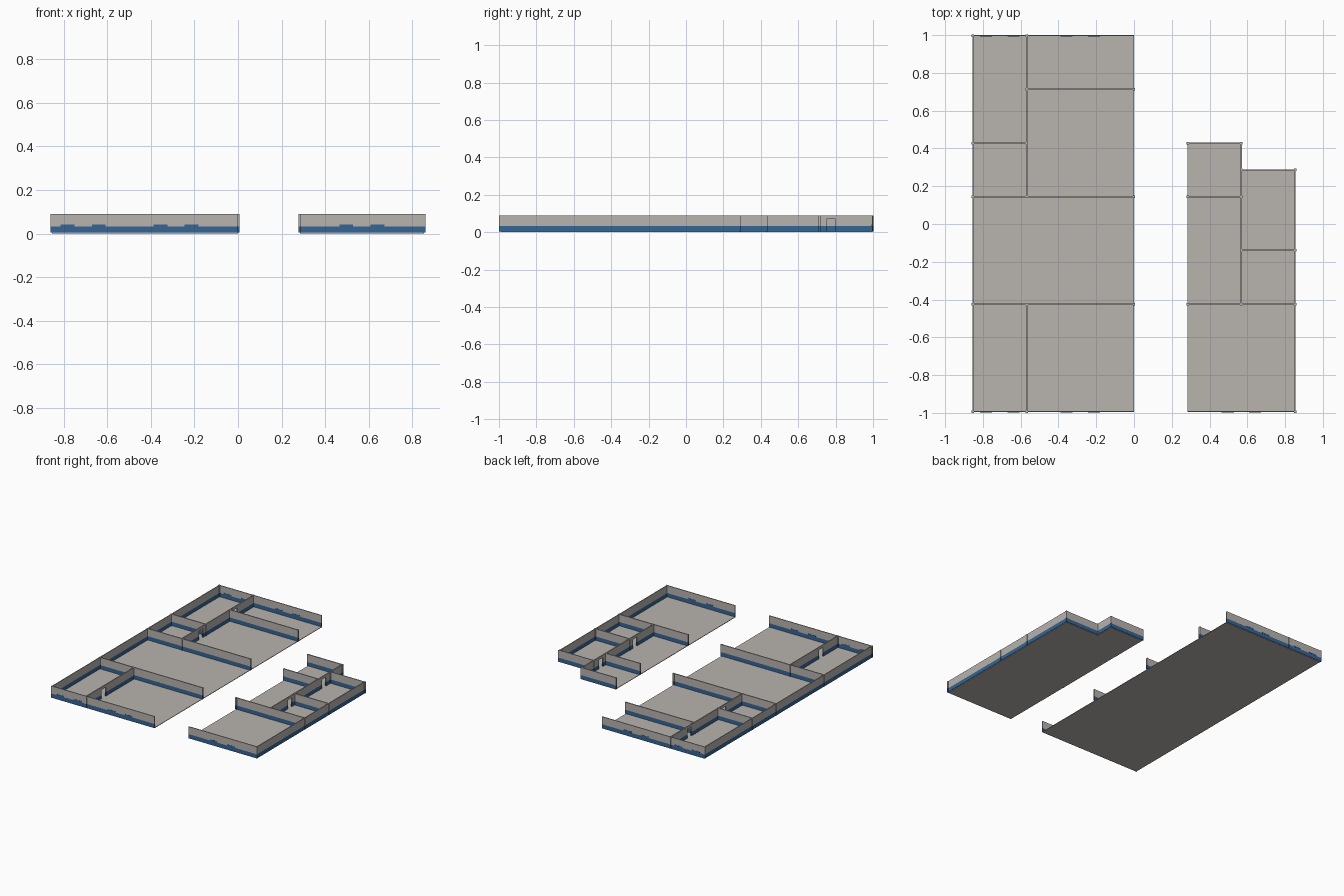
import bpy, bmesh
from mathutils import Matrix, Vector

if "Cube" in bpy.data.objects:
    bpy.data.objects.remove(bpy.data.objects["Cube"])

# --- colours
def material(name, col):
    m = bpy.data.materials.new(name)
    m.diffuse_color = (*col, 1)
    m.use_nodes = True
    m.node_tree.nodes["Principled BSDF"].inputs["Base Color"].default_value = m.diffuse_color
    return m

GREY = material("warm grey", (0.48, 0.455, 0.43))
BLUE = material("wainscot blue", (0.035, 0.13, 0.30))

# --- sizes: everything sits on a square grid of modules
STEP, FLOOR, BAND, BUMP, DOOR, TOP = 0.2843, 0.004, 0.033, 0.042, 0.071, 0.09
def gx(k): return -0.853 + STEP * k
def gy(k): return -0.993 + STEP * k

def add_box(bm, lo, hi, mat):
    lo, hi = Vector(lo), Vector(hi)
    size = hi - lo
    geo = bmesh.ops.create_cube(bm, size=1, matrix=Matrix.Translation((lo + hi) / 2)
                                @ Matrix.Diagonal((*size, 1)))
    for f in {f for v in geo["verts"] for f in v.link_faces}:
        f.material_index = mat

def finish(bm, name):
    me = bpy.data.meshes.new(name)
    bm.to_mesh(me)
    bm.free()
    me.materials.append(GREY)
    me.materials.append(BLUE)
    bpy.context.collection.objects.link(bpy.data.objects.new(name, me))

def wall(name, axis, at, a, b, thick=0.008, doors=(), bumps=()):
    """Wall along an axis with blue lower band, door openings and raised band pieces."""
    bm = bmesh.new()
    def piece(s, e, z0, z1, mat, t=thick):
        if axis == "x":
            add_box(bm, (s, at - t / 2, z0), (e, at + t / 2, z1), mat)
        else:
            add_box(bm, (at - t / 2, s, z0), (at + t / 2, e, z1), mat)
    start = a
    for d in list(doors) + [None]:
        end = b if d is None else d - 0.025
        piece(start, end, FLOOR, BAND, 1)
        piece(start, end, BAND, TOP, 0)
        if d is not None:
            piece(d - 0.025, d + 0.025, DOOR, TOP, 0)   # lintel
            start = d + 0.025
    for c in bumps:
        piece(c - 0.032, c + 0.032, BAND, BUMP, 1, thick + 0.002)
    finish(bm, name)

def posts(name, spots):
    bm = bmesh.new()
    r = 0.0065
    for i, j in spots:
        x, y = gx(i), gy(j)
        add_box(bm, (x - r, y - r, FLOOR), (x + r, y + r, BAND), 1)
        add_box(bm, (x - r, y - r, BAND), (x + r, y + r, TOP), 0)
    finish(bm, name)

# --- floors
def floor(name, i0, i1, j0, j1):
    bm = bmesh.new()
    add_box(bm, (gx(i0), gy(j0), 0), (gx(i1), gy(j1), FLOOR), 0)
    finish(bm, name)

floor("left_floor", 0, 3, 0, 7)
floor("right_floor_inner", 4, 5, 0, 5)
floor("right_floor_outer", 5, 6, 0, 4.5)

OUT = 0.006
def pairs(*centres):
    return [gx(c) + s * 0.072 for c in centres for s in (-1, 1)]

# --- left block: outer walls
wall("left_side_wall", "y", gx(0), gy(0), gy(7), OUT)
wall("left_front_wall", "x", gy(0), gx(0), gx(3), OUT, bumps=pairs(0.5, 2))
wall("left_back_wall", "x", gy(7), gx(0), gx(3), OUT, bumps=pairs(0.5, 2))
# left block: partitions
wall("left_front_corridor_wall", "y", gx(1), gy(0), gy(2), doors=[-0.79])
wall("left_back_corridor_wall", "y", gx(1), gy(4), gy(7), doors=[0.365, 0.775])
for n, (j, i0, i1) in enumerate([(2, 0, 3), (4, 0, 3), (5, 0, 1), (6, 1, 3)]):
    wall(f"left_partition_{n}", "x", gy(j), gx(i0), gx(i1))

# --- right block: outer walls
wall("right_side_wall", "y", gx(6), gy(0), gy(4.5), OUT)
wall("right_front_wall", "x", gy(0), gx(4), gx(6), OUT, bumps=pairs(5))
wall("right_back_wall_inner", "x", gy(5), gx(4), gx(5))
wall("right_back_wall_outer", "x", gy(4.5), gx(5), gx(6), OUT)
# right block: partitions
wall("right_corridor_wall", "y", gx(5), gy(2), gy(5), doors=[-0.2, 0.205])
for n, (j, i0, i1) in enumerate([(2, 4, 6), (4, 4, 5), (3, 5, 6)]):
    wall(f"right_partition_{n}", "x", gy(j), gx(i0), gx(i1))

# --- posts at wall corners, junctions and ends
posts("left_posts", [(0, 0), (1, 0), (0, 2), (1, 2), (3, 2), (0, 4), (1, 4), (3, 4),
                     (0, 5), (1, 5), (1, 6), (3, 6), (0, 7), (1, 7)])
posts("right_posts", [(6, 0), (4, 2), (5, 2), (6, 2), (5, 3), (6, 3), (4, 4), (5, 4),
                      (5, 4.5), (6, 4.5), (4, 5), (5, 5)])
